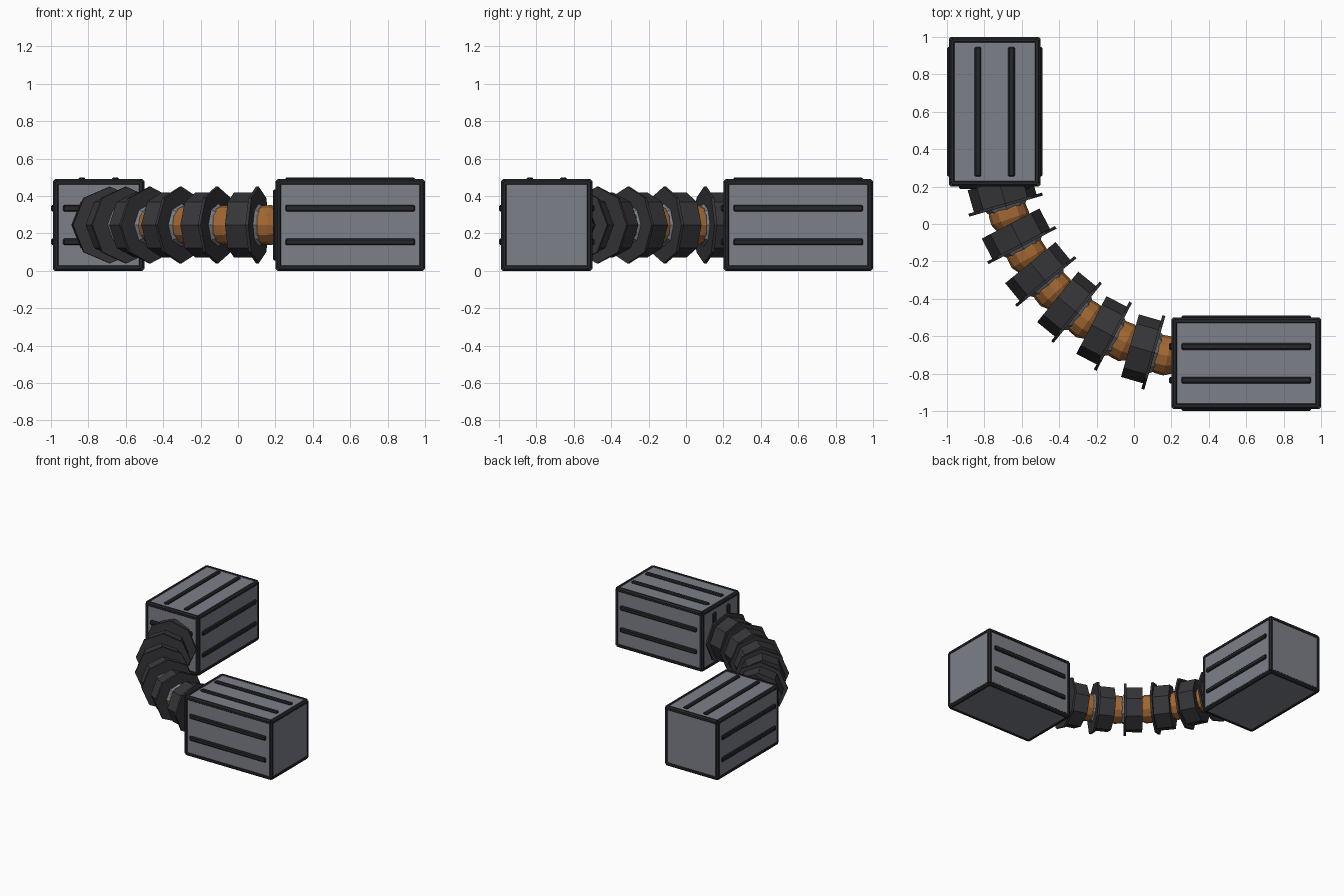
import bpy, bmesh
from math import sin, cos, pi, radians
from mathutils import Matrix, Vector

if "Cube" in bpy.data.objects:
    bpy.data.objects.remove(bpy.data.objects["Cube"])


def material(name, rgb):
    m = bpy.data.materials.new(name)
    m.diffuse_color = (*rgb, 1)
    m.use_nodes = True
    m.node_tree.nodes["Principled BSDF"].inputs["Base Color"].default_value = m.diffuse_color
    return m


GREY = material("panel grey", (0.205, 0.215, 0.25))
TRIM = material("black trim", (0.019, 0.02, 0.024))
RING = material("charcoal", (0.037, 0.037, 0.042))
COPPER = material("copper", (0.36, 0.135, 0.032))
STEEL = material("steel", (0.18, 0.205, 0.235))


def finish(bm, name, mat, matrix=Matrix()):
    bmesh.ops.recalc_face_normals(bm, faces=bm.faces)
    me = bpy.data.meshes.new(name)
    bm.to_mesh(me)
    bm.free()
    me.materials.append(mat)
    ob = bpy.data.objects.new(name, me)
    ob.matrix_world = matrix
    bpy.context.collection.objects.link(ob)
    return ob


def lathe(bm, profile, sides, matrix=Matrix(), turn=0.0):
    """Closed solid of (z, radius) rings around local z."""
    loops = []
    for z, r in profile:
        loops.append([bm.verts.new(matrix @ Vector((
            r * cos(turn + 2 * pi * k / sides), r * sin(turn + 2 * pi * k / sides), z)))
            for k in range(sides)])
    for a, b in zip(loops, loops[1:]):
        for k in range(sides):
            n = (k + 1) % sides
            bm.faces.new((a[k], a[n], b[n], b[k]))
    bm.faces.new(loops[0])
    bm.faces.new(loops[-1])


def block(bm, centre, half, bevel):
    m = Matrix.Translation(centre) @ Matrix.Diagonal((*[2 * h for h in half], 1))
    verts = bmesh.ops.create_cube(bm, size=1, matrix=m)["verts"]
    edges = list({e for v in verts for e in v.link_edges})
    bmesh.ops.bevel(bm, geom=edges, offset=bevel, segments=1, affect='EDGES')


L, W = 0.40, 0.245            # half length and half width of a housing


def housing(name, matrix, upright_ends):
    # chamfered body
    bm = bmesh.new()
    block(bm, (0, 0, 0), (L - 0.004, W - 0.004, W - 0.004), 0.022)
    finish(bm, name + "_body", GREY, matrix)

    # dark bars along all twelve edges
    bm = bmesh.new()
    half = (L, W, W)
    inset = 0.018
    for axis in range(3):
        u, v = (axis + 1) % 3, (axis + 2) % 3
        rot = Vector((0, 0, 1)).rotation_difference(
            Vector([float(i == axis) for i in range(3)])).to_matrix().to_4x4()
        for su in (-1, 1):
            for sv in (-1, 1):
                p = Vector((0, 0, 0))
                p[u], p[v] = su * (half[u] - inset), sv * (half[v] - inset)
                e = half[axis] - inset
                lathe(bm, [(-e, 0.0195), (e, 0.0195)], 8,
                      Matrix.Translation(p) @ rot, pi / 8)
    finish(bm, name + "_edge_bars", TRIM, matrix)

    # raised ribs on the top, both sides and the inner end
    bm = bmesh.new()
    for o in (-0.09, 0.09):
        block(bm, (0, o, W - 0.005), (0.347, 0.018, 0.015), 0.007)
        for s in (-1, 1):
            block(bm, (0, s * (W - 0.005), o), (0.347, 0.015, 0.018), 0.007)
        if upright_ends:
            block(bm, (-L + 0.005, o, 0), (0.018, 0.018, 0.19), 0.007)
        else:
            block(bm, (-L + 0.005, 0, o), (0.018, 0.19, 0.018), 0.007)
    finish(bm, name + "_ribs", TRIM, matrix)


housing("rear_housing", Matrix.Translation((-0.745, 0.6, 0.245))
        @ Matrix.Rotation(pi / 2, 4, 'Z'), False)
housing("right_housing", Matrix.Translation((0.6, -0.745, 0.245)), True)


# flexible neck: stations along an arc between the housings
def frame(deg):
    a = radians(deg)
    up = Vector((0, 0, 1))
    along = Vector((sin(a), -cos(a), 0))
    side = along.cross(up)
    m = Matrix((up, side, along)).transposed().to_4x4()
    m.translation = (0.421 - 1.152 * cos(a), 0.421 - 1.152 * sin(a), 0.245)
    return m


for i in range(6):
    f = frame(16 + 11.6 * i)
    # ring sleeve with a wider flange at its leading edge
    bm = bmesh.new()
    lathe(bm, [(-0.13, 0.174), (0.0, 0.174)], 8)
    finish(bm, f"ring_sleeve_{i + 1}", RING, f)
    bm = bmesh.new()
    lathe(bm, [(-0.008, 0.205), (0.008, 0.205)], 8)
    finish(bm, f"ring_flange_{i + 1}", RING, f)
    # tapered collar in front of the flange
    bm = bmesh.new()
    lathe(bm, [(0.0, 0.12), (0.04, 0.092)], 8)
    finish(bm, f"collar_{i + 1}", STEEL, f)
    # bulging core segment in the gap
    bm = bmesh.new()
    lathe(bm, [(-0.06, 0.085), (-0.025, 0.104), (0.025, 0.107), (0.07, 0.085)], 12)
    finish(bm, f"core_{i + 1}", COPPER, frame(16 + 11.6 * i + 2.7))
